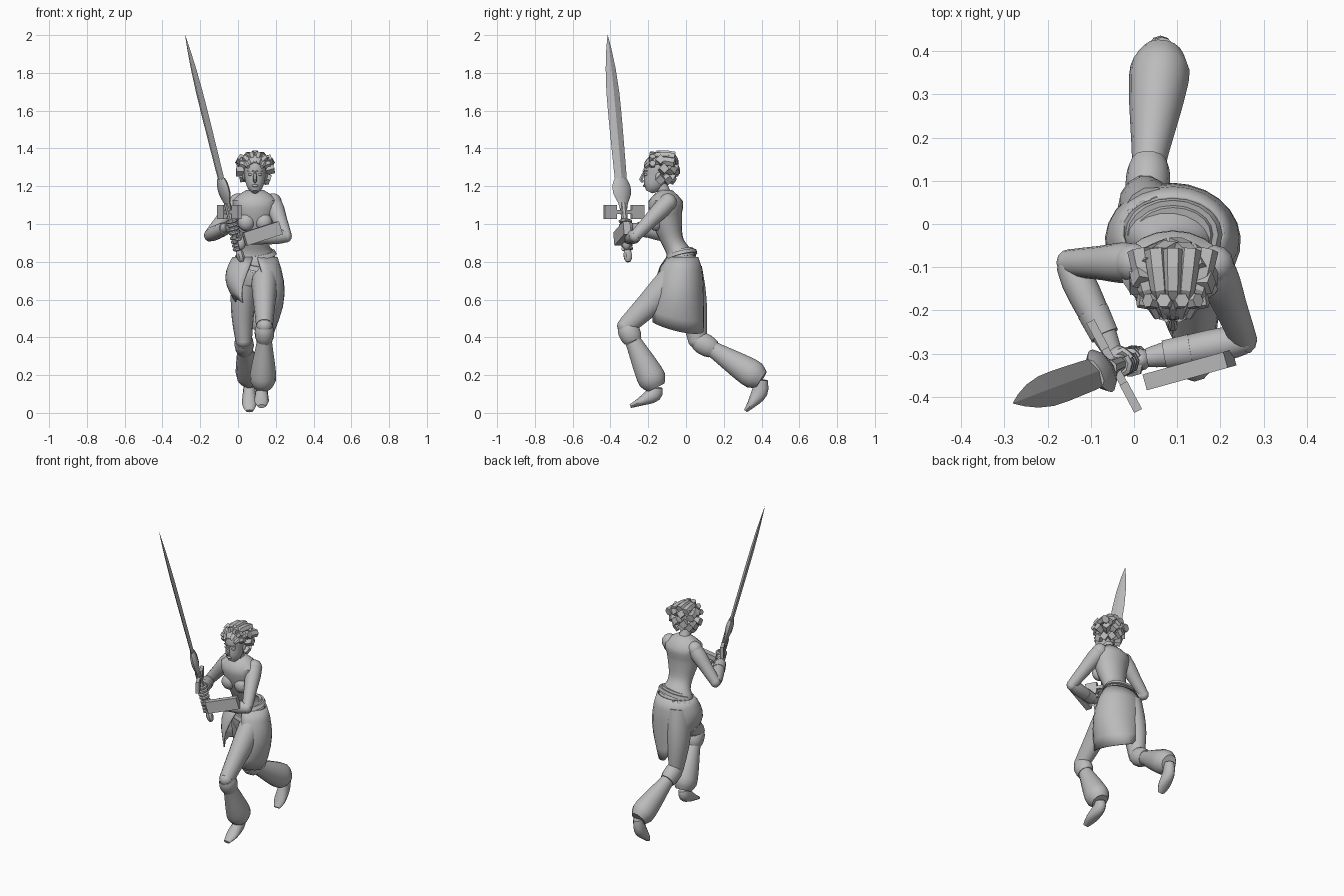
import bpy, bmesh, math, random
from mathutils import Vector, Matrix

random.seed(4)
default_cube = bpy.data.objects.get("Cube")
if default_cube:
    bpy.data.objects.remove(default_cube, do_unlink=True)

GREY = (.5, .5, .5, 1)
material = bpy.data.materials.new("plain grey")
material.use_nodes = True
material.diffuse_color = GREY
material.node_tree.nodes["Principled BSDF"].inputs["Base Color"].default_value = GREY
SIDEWAYS, UPWARDS = Vector((1, 0, 0)), Vector((0, 0, 1))
MIDDLE = .09


def finish(bm, name, smooth=True):
    bmesh.ops.recalc_face_normals(bm, faces=bm.faces)
    mesh = bpy.data.meshes.new(name)
    bm.to_mesh(mesh)
    bm.free()
    part = bpy.data.objects.new(name, mesh)
    bpy.context.collection.objects.link(part)
    mesh.materials.append(material)
    if smooth:
        bpy.ops.object.select_all(action="DESELECT")
        part.select_set(True)
        bpy.context.view_layer.objects.active = part
        bpy.ops.object.shade_smooth_by_angle(angle=math.radians(42))
    return part


def blend(values, t):
    """Smooth interpolation through evenly spaced numbers or vectors."""
    last = len(values) - 1
    i = min(int(t * last), last - 1)
    f = t * last - i
    start, end = values[i], values[i + 1]
    slope_in = (end - values[max(i - 1, 0)]) / 2
    slope_out = (values[min(i + 2, last)] - start) / 2
    ease = f * f * (3 - 2 * f)
    return (start * (1 - ease) + end * ease
            + slope_in * (f * (1 - f) ** 2) - slope_out * (f * f * (1 - f)))


def stitch(bm, loops, closed):
    for lower, upper in zip(loops, loops[1:]):
        for k in range(len(lower) - (not closed)):
            n = (k + 1) % len(lower)
            bm.faces.new((lower[k], lower[n], upper[n], upper[k]))


def tube(name, path, widths, depths=(1, 1), sides=12, steps=8, across=SIDEWAYS, smooth=True):
    """Sweep an ellipse along a path; depths are ratios of the widths."""
    path = [Vector(p) for p in path]
    points = [blend(path, i / steps) for i in range(steps + 1)]
    bm = bmesh.new()
    loops = []
    for i, point in enumerate(points):
        along = (points[min(i + 1, steps)] - points[max(i - 1, 0)]).normalized()
        u = (across - along * across.dot(along)).normalized()
        v = along.cross(u) * blend(depths, i / steps)
        width = max(blend(widths, i / steps), .001)
        angles = [math.tau * k / sides for k in range(sides)]
        loops.append([bm.verts.new(point + (u * math.cos(a) + v * math.sin(a)) * width)
                      for a in angles])
    stitch(bm, loops, True)
    bm.faces.new(loops[0])
    bm.faces.new(loops[-1])
    return finish(bm, name, smooth)


def ball(name, centre, size):
    bm = bmesh.new()
    bmesh.ops.create_uvsphere(bm, u_segments=12, v_segments=8, radius=1)
    placing = Matrix.LocRotScale(Vector(centre), None, Vector(size))
    bmesh.ops.transform(bm, matrix=placing, verts=bm.verts)
    return finish(bm, name)


def bar(name, start, end, height, thickness):
    """Box from start to end, with its height measured upwards."""
    start, end = Vector(start), Vector(end)
    along = (end - start).normalized()
    up = (UPWARDS - along * along.z).normalized()
    turn = Matrix((along, up.cross(along), up)).transposed()
    size = Vector(((end - start).length, thickness, height))
    bm = bmesh.new()
    bmesh.ops.create_cube(bm, size=1)
    bmesh.ops.transform(bm, matrix=Matrix.LocRotScale((start + end) / 2, turn, size), verts=bm.verts)
    return finish(bm, name, False)


# Torso, neck and head
tube("torso", [(MIDDLE, y, z) for y, z in
               ((-.105, 1.18), (-.105, 1.05), (-.075, .92), (-.03, .82), (-.01, .68))],
     (.045, .122, .108, .092, .077, .08, .11, .12, .1), (.7, .78, .78, .7, .8), sides=20, steps=16)
tube("neck", [(MIDDLE, -.1, 1.12), (MIDDLE, -.14, 1.23)], (.05, .034, .034))
tube("head", [(MIDDLE, -.195, 1.17), (MIDDLE, -.155, 1.26), (MIDDLE, -.145, 1.365)],
     (.018, .04, .051, .056, .06, .055, .03), (1, 1.25, 1.15), sides=16, steps=12)
tube("nose", [(MIDDLE, -.22, 1.28), (MIDDLE, -.238, 1.235), (MIDDLE, -.225, 1.225)],
     (.005, .012, .008), sides=6, steps=4)
ball("lips", (MIDDLE, -.22, 1.203), (.018, .008, .007))
for side, sign in (("left", 1), ("right", -1)):
    ball(side + "_eye", (MIDDLE + sign * .025, -.212, 1.262), (.013, .01, .007))
    bar(side + "_brow", (MIDDLE + sign * .01, -.224, 1.28),
        (MIDDLE + sign * .04, -.206, 1.28), .006, .012)
    ball(side + "_ear", (MIDDLE + sign * .058, -.145, 1.25), (.008, .016, .024))
    ball(side + "_breast", (MIDDLE + sign * .046, -.16, 1.01), (.045, .037, .047))

# Thick hair locks: a fan over the crown, rows around the back, knobs at the hairline
for i in range(5):
    spread = i / 2 - 1
    drop = .035 * spread ** 2
    tube(f"crown_lock_{i}", [(MIDDLE + spread * .035, -.215, 1.32 - drop / 2),
                             (MIDDLE + spread * .06, -.15, 1.37 - drop),
                             (MIDDLE + spread * .08, -.06, 1.36 - drop)],
         (.01, .022, .026), sides=6, steps=4, smooth=False)
for row, (height, reach, rise) in enumerate(((1.32, .09, .03), (1.275, .1, .01), (1.25, .08, -.01))):
    for i in range(6):
        a = math.pi * (i + row % 2 / 3) / 5.3
        outward = Vector((math.cos(a), math.sin(a), 0))
        scalp = Vector((MIDDLE, -.135, height))
        lift = UPWARDS * (rise + random.uniform(-.012, .012))
        tube(f"back_lock_{row}_{i}", [scalp + outward * .03, scalp + outward * reach + lift],
             (.016, .026, .027), sides=4, steps=2, across=UPWARDS, smooth=False)
for i in range(6):
    a = math.pi * (i + .5) / 6
    outward = Vector((math.cos(a), .1, math.sin(a)))
    hairline = Vector((MIDDLE, -.185, 1.3))
    tube(f"front_lock_{i}", [hairline + outward * .03, hairline + outward * .083],
         (.012, .019, .017), sides=6, steps=2, smooth=False)

# Arms, each from shoulder through elbow to wrist
arms = {"left": [Vector(p) for p in ((.185, -.095, 1.115), (.255, -.27, .935), (.03, -.31, .925))],
        "right": [Vector(p) for p in ((0, -.09, 1.115), (-.15, -.09, .94), (-.05, -.295, .985))]}
for side, (shoulder, elbow, wrist) in arms.items():
    ball(side + "_shoulder", shoulder, (.047, .047, .048))
    tube(side + "_upper_arm", [shoulder, elbow], (.045, .047, .04, .035, .031))
    tube(side + "_forearm", [elbow, wrist], (.032, .039, .037, .03, .022), across=UPWARDS)
    tube(side + "_cuff", [elbow.lerp(wrist, .55), elbow.lerp(wrist, .82)], (.039, .035),
         sides=10, steps=2, across=UPWARDS)
    ball(side + "_elbow", elbow, (.03, .032, .033))
bar("left_arm_plate", (.035, -.364, .92), (.222, -.312, .98), .072, .038)

# Sword on a single slanted axis
tip, pommel = Vector((-.28, -.415, 2)), Vector((.02, -.305, .8))
edge = Vector((.47, -.88, 0))
axis = (tip - pommel).normalized()


def on_sword(z):
    return pommel.lerp(tip, (z - pommel.z) / (tip.z - pommel.z))


def sword_part(name, bottom, top, widths, depth, sides=8):
    tube(name, [on_sword(bottom), on_sword(top)], widths, (depth, depth), sides,
         across=edge, smooth=sides > 4)


sword_part("blade", 1.12, 2, (.03, .036, .038, .04, .037, .021, 0), .3, sides=4)
sword_part("blade_collar", 1.08, 1.24, (.022, .03, .053, .052, .036), .4)
sword_part("grip", .83, 1.11, (.015, .019), 1)
sword_part("pommel", .8, .865, (.012, .023, .023, .014), .9)
hub = on_sword(1.063)
bar("guard_bar", hub - edge * .11, hub + edge * .11, .02, .018)
for side, sign in (("front", 1), ("back", -1)):
    bar(side + "_guard_plate", hub + edge * sign * .045, hub + edge * sign * .118, .074, .02)

# Hands closed around the grip
for side, z, outward in (("right", .985, Vector((-.6, .8, 0))), ("left", .9, SIDEWAYS)):
    palm = on_sword(z) + outward * .02
    ball(side + "_palm", palm, (.026, .026, .038))
    u = (outward - axis * outward.dot(axis)).normalized()
    v = axis.cross(u)
    for finger in range(4):
        centre = on_sword(z + (finger - 1.5) * .02)
        angles = [math.radians(20 + 44 * k) for k in range(7)]
        tube(f"{side}_finger_{finger}",
             [centre + (u * math.cos(a) + v * math.sin(a)) * .023 for a in angles],
             (.01, .01), sides=6, steps=6, across=axis)
    base = palm + axis * .025
    tube(side + "_thumb", [base, base - v * .025, base - v * .03 - u * .025],
         (.012, .008), sides=6, steps=4, across=axis)

# Legs: the left one leads and the right one trails
legs = {"left": ((.14, -.01, .76), (.14, -.16, .61), (.14, -.315, .46), (.14, -.28, .38),
                 (.13, -.158, .135), (.125, -.17, .1), (.125, -.24, .06), (.125, -.295, .035)),
        "right": ((.04, 0, .76), (.025, .04, .54), (.03, .06, .385), (.035, .145, .335),
                  (.065, .4, .175), (.06, .39, .11), (.06, .345, .045), (.06, .315, .01))}
for side, (hip, thigh, knee, shin, ankle, heel, sole, toe) in legs.items():
    tube(side + "_thigh", [hip, thigh, knee], (.07, .07, .062, .052, .044), (1.25, 1.15), sides=14)
    ball(side + "_knee", knee, (.044, .05, .044))
    tube(side + "_knee_cuff", [knee, shin], (.044, .051, .05, .042), (1.15, 1.15), sides=14)
    tube(side + "_boot", [shin, ankle], (.04, .046, .056, .066, .069, .046), (1.1, 1.1), sides=14, steps=10)
    tube(side + "_foot", [ankle, heel, sole, toe], (.03, .034, .038, .02), (1.1, 1.25, .6, .5), steps=9)

# Wrap skirt, open at the front, drawn in at the hem and longer on its left
bm = bmesh.new()
rows, columns = 6, 22
grid = []
for row in range(rows + 1):
    t = row / rows
    gap = math.radians(6 + 34 * t)
    line = []
    for column in range(columns + 1):
        a = gap + (math.tau - 2 * gap) * column / columns
        sine, cosine = math.sin(a), math.cos(a)
        length = .35 + .04 * sine - .04 * cosine - .08 * max(0, -sine)
        width = .12 + .045 * math.sin(math.pi * t) - .015 * t
        depth = .085 + .07 * math.sqrt(t)
        line.append(bm.verts.new((MIDDLE + width * sine, -.02 - .04 * t - depth * cosine,
                                  .825 - length * t)))
    grid.append(line)
stitch(bm, grid, False)
cloth = finish(bm, "wrap_skirt").modifiers.new("cloth_thickness", "SOLIDIFY")
cloth.thickness = .008

# Two crossing sashes at the hips
for name, tilt, height, size in (("upper_sash", .15, .835, .11), ("lower_sash", -.2, .785, .125)):
    bm = bmesh.new()
    bmesh.ops.create_cone(bm, cap_ends=True, segments=20, radius1=size + .01, radius2=size - .01, depth=.045)
    for vert in bm.verts:
        x, y, z = vert.co
        vert.co = (MIDDLE + x, y * .75 - .025, height + z + x * tilt + y * .18)
    rims = [e for e in bm.edges if e.calc_face_angle(0) > 1]
    bmesh.ops.bevel(bm, geom=rims, offset=.012, segments=2, affect="EDGES")
    finish(bm, name)
